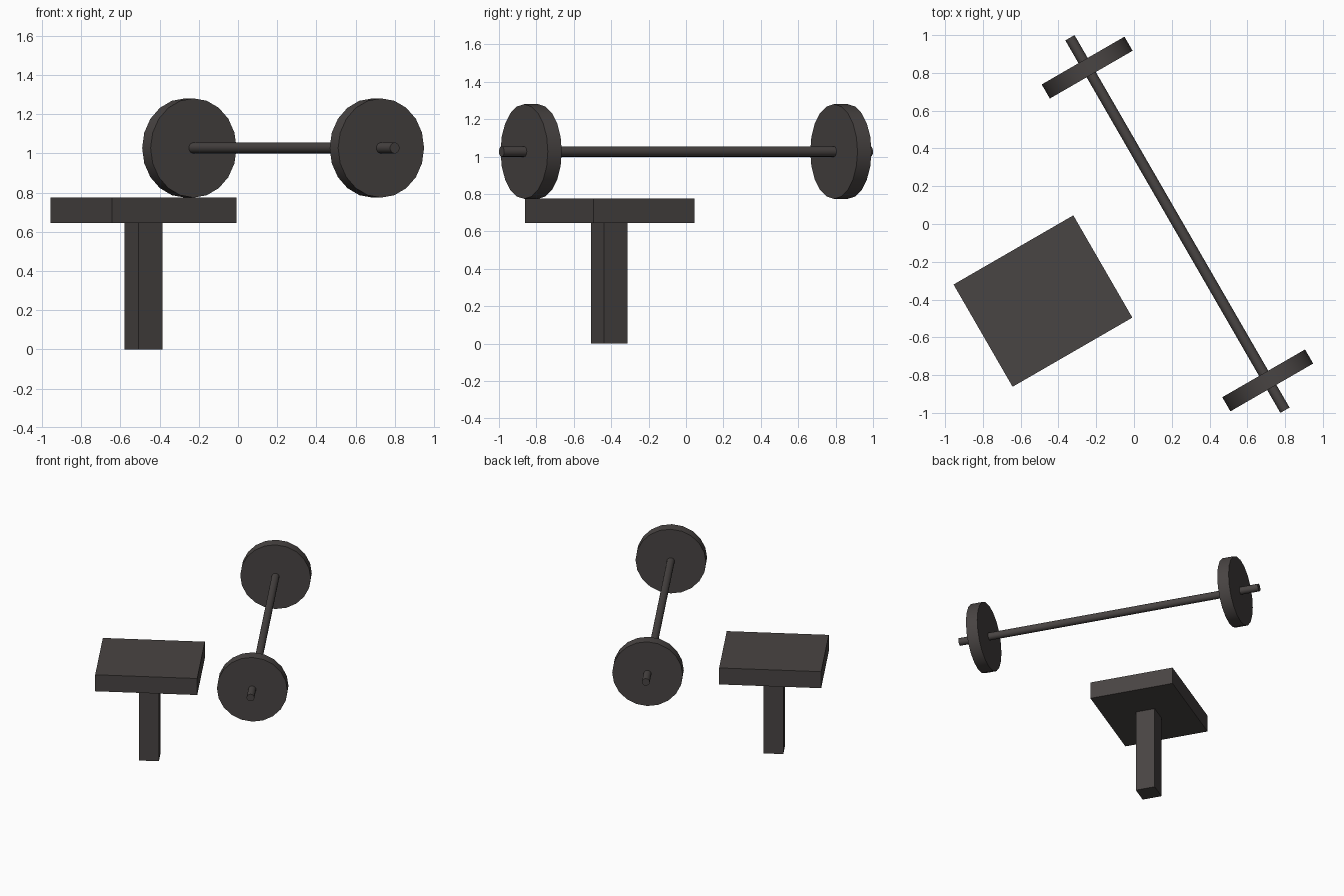
import bpy
from math import radians, pi
from mathutils import Matrix, Vector

if "Cube" in bpy.data.objects:
    bpy.data.objects.remove(bpy.data.objects["Cube"], do_unlink=True)

TURN = radians(30)                      # everything is turned on the floor
SPIN = Matrix.Rotation(TURN, 4, 'Z')

# Single dark grey finish
GREY = (0.066, 0.058, 0.056, 1)
grey = bpy.data.materials.new("dark_grey")
grey.use_nodes = True
grey.diffuse_color = GREY
grey.node_tree.nodes["Principled BSDF"].inputs["Base Color"].default_value = GREY


def finish(name):
    ob = bpy.context.object
    ob.name = name
    ob.data.materials.append(grey)
    return ob


def box(name, centre, size):
    bpy.ops.mesh.primitive_cube_add(size=1, location=centre, rotation=(0, 0, TURN))
    ob = finish(name)
    ob.scale = size
    bpy.ops.object.transform_apply(location=False, rotation=False, scale=True)


def rod(name, centre, radius, length, sides):
    """Cylinder lying along the turned y axis."""
    bpy.ops.mesh.primitive_cylinder_add(vertices=sides, radius=radius, depth=length,
                                        location=centre, rotation=(pi / 2, 0, TURN))
    finish(name)
    bpy.ops.object.shade_smooth_by_angle(angle=radians(35))


# Bench: slab on a square post
box("bench_top", (-0.482, -0.408, 0.71), (0.732, 0.625, 0.13))
box("bench_post", (-0.482, -0.411, 0.3225), (0.143, 0.143, 0.645))

# Barbell: long bar with one plate near each end
middle = Vector((0.23, 0, 1.027))
rod("bar", middle, 0.028, 2.277, 16)
for name, offset in (("front_plate", -0.956), ("back_plate", 0.956)):
    rod(name, middle + SPIN @ Vector((0, offset, 0)), 0.253, 0.086, 20)
